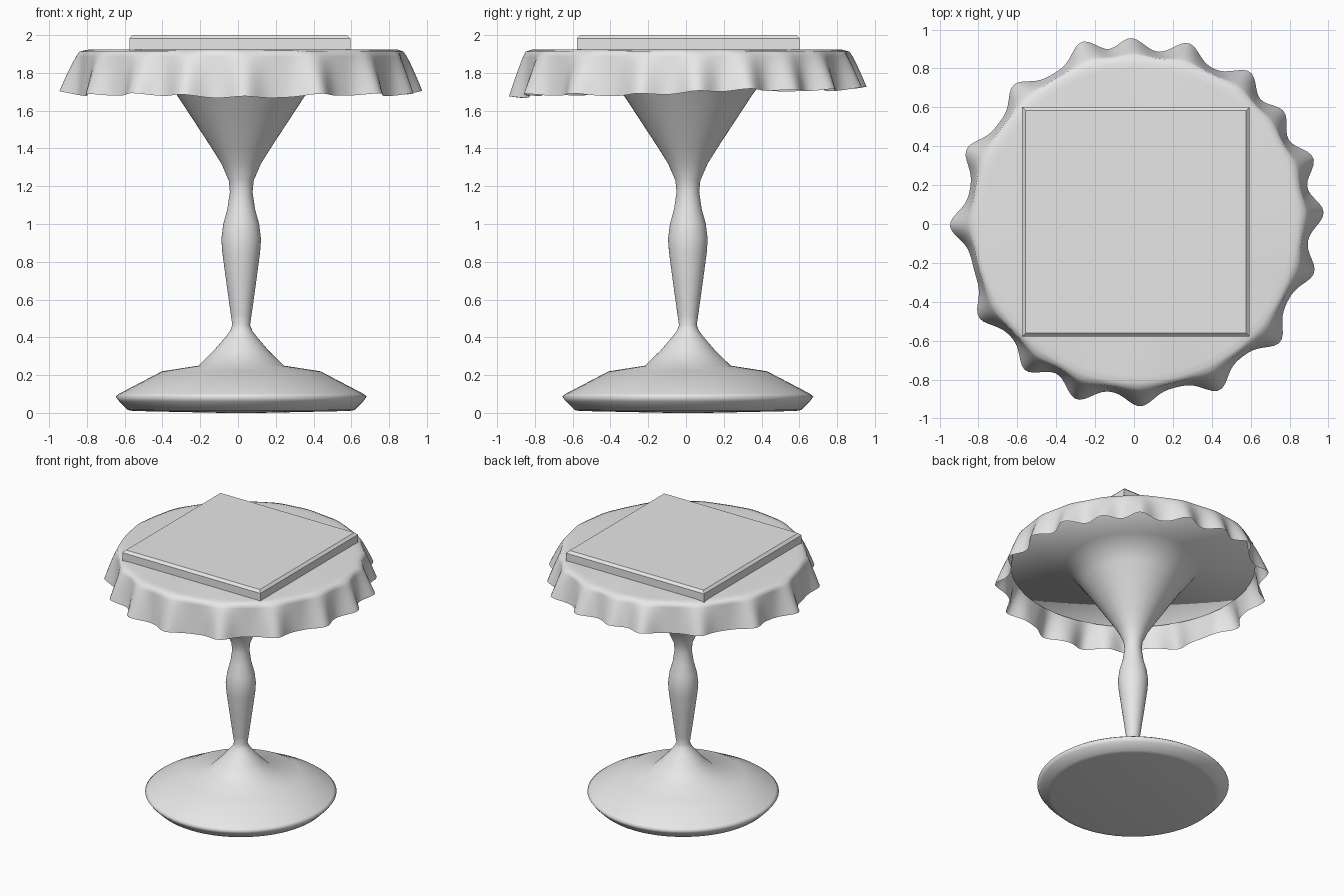
import bpy, bmesh, math

old = bpy.data.objects.get("Cube")
if old:
    bpy.data.objects.remove(old, do_unlink=True)

grey = bpy.data.materials.new("plain grey")
grey.use_nodes = True
grey.diffuse_color = (0.8, 0.8, 0.8, 1)
grey.node_tree.nodes["Principled BSDF"].inputs["Base Color"].default_value = (0.8, 0.8, 0.8, 1)

CX, CY = 0.017, 0.01  # axis of the table


def finish(name, bm, smooth):
    bmesh.ops.recalc_face_normals(bm, faces=bm.faces)
    mesh = bpy.data.meshes.new(name)
    bm.to_mesh(mesh)
    bm.free()
    mesh.materials.append(grey)
    for p in mesh.polygons:
        p.use_smooth = smooth
    obj = bpy.data.objects.new(name, mesh)
    bpy.context.collection.objects.link(obj)
    return obj


def skin_rings(name, count, sides, point, cap_start, cap_end):
    """Join rings of points around the axis; point(ring, angle) gives (radius, z)."""
    bm = bmesh.new()
    rings = []
    for i in range(count):
        ring = []
        for k in range(sides):
            a = math.tau * k / sides
            r, z = point(i, a)
            ring.append(bm.verts.new((CX + r * math.cos(a), CY + r * math.sin(a), z)))
        rings.append(ring)
    for low, high in zip(rings, rings[1:]):
        for k in range(sides):
            n = (k + 1) % sides
            bm.faces.new((low[k], low[n], high[n], high[k]))
    if cap_start:
        bm.faces.new(rings[0])
    if cap_end:
        bm.faces.new(rings[-1])
    return finish(name, bm, True)


# Turned pedestal: foot, baluster stem, flared cone and round top
profile = [
    (0.1, 0.0), (0.57, 0.01), (0.6, 0.015), (0.645, 0.06), (0.665, 0.087),
    (0.645, 0.102), (0.42, 0.22), (0.227, 0.25), (0.145, 0.33), (0.085, 0.4),
    (0.058, 0.435), (0.047, 0.465), (0.055, 0.52), (0.08, 0.7), (0.1, 0.85),
    (0.105, 0.92), (0.095, 1.0), (0.073, 1.08), (0.06, 1.17), (0.066, 1.23),
    (0.105, 1.32), (0.155, 1.4), (0.345, 1.69), (0.46, 1.84), (0.85, 1.84),
    (0.85, 1.86), (0.83, 1.895),
]
skin_rings("pedestal_table", len(profile), 64, lambda i, a: profile[i], True, True)

# Draped tablecloth with irregular folds that open toward the hem
folds = [3, 20, 37, 53, 74, 92, 107, 132, 157, 181, 211, 233, 251, 271, 296, 320, 344]
drape_rings = 10


def fold_height(a):
    total = 0
    for i, f in enumerate(folds):
        d = (math.degrees(a) - f + 180) % 360 - 180
        total += (0.95 + 0.12 * math.sin(i * 2.3)) * math.exp(-(d / 5.5) ** 2)
    return total


def cloth_point(i, a):
    bump = fold_height(a)
    ripple = 0.003 * math.sin(7 * a + 1)
    if i == 0:
        return 0.3, 1.925
    if i == 1:
        return 0.79, 1.925
    if i == 2:
        return 0.825 + ripple, 1.922 + ripple * 0.5
    t = (i - 3) / (drape_rings - 1)
    radius = 0.85 + 0.025 * t + ripple + 0.086 * bump * (0.1 + 0.9 * t ** 0.8)
    hem = 1.69 + 0.02 * math.sin(a) + 0.014 * bump + 0.005 * math.sin(5 * a)
    return radius, 1.912 + (hem - 1.912) * t


skin_rings("tablecloth", 3 + drape_rings, 240, cloth_point, True, False)

# Square slab on top with a chamfered upper rim
bm = bmesh.new()
bmesh.ops.create_cube(bm, size=1)
for v in bm.verts:
    v.co.x = v.co.x * 1.17 + 0.01
    v.co.y = v.co.y * 1.18 + 0.012
    v.co.z = 2.0 if v.co.z > 0 else 1.915
rim = [e for e in bm.edges if all(v.co.z > 1.99 for v in e.verts)]
bmesh.ops.bevel(bm, geom=rim, offset=0.018, segments=1, affect="EDGES")
finish("square_slab", bm, False)
